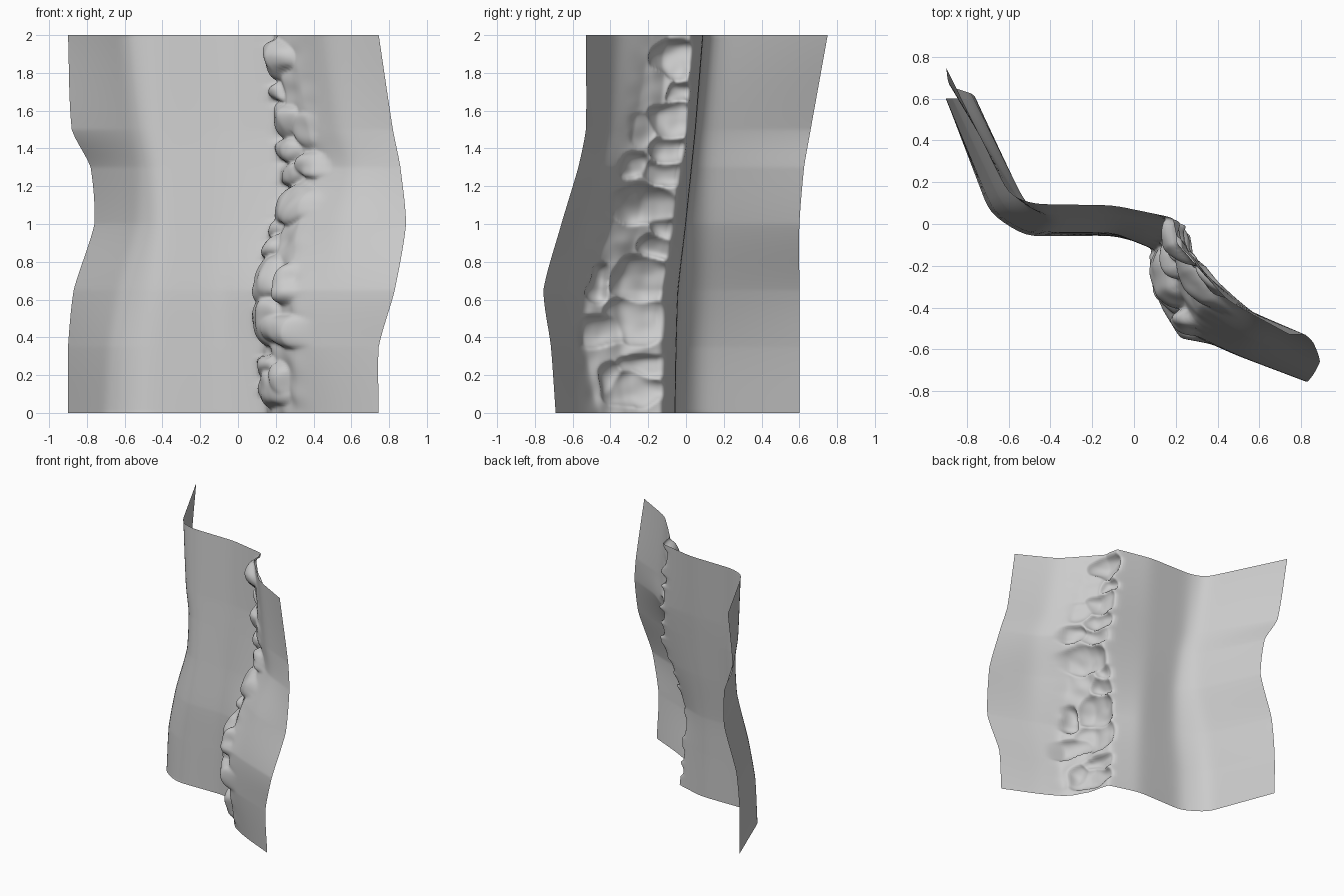
import bpy, bmesh, math
from mathutils import Vector, noise

if "Cube" in bpy.data.objects:
    bpy.data.objects.remove(bpy.data.objects["Cube"])

# Cliff cross-sections: z, then (x, y) for left edge, outer corner, inner corner,
# wall middle, wall end, rock band end, right wing middle, right edge
SECTIONS = [
    (0.00, -.90, .60, -.69, .05, -.52, -.06, -.10, -.055, .15, -.125, .31, -.48, .50, -.58, .745, -.69),
    (0.35, -.90, .60, -.67, .05, -.50, -.05, -.10, -.05, .14, -.13, .30, -.54, .46, -.61, .745, -.715),
    (0.65, -.87, .60, -.62, .07, -.46, -.04, -.10, -.04, .12, -.13, .29, -.53, .50, -.63, .83, -.755),
    (1.00, -.76, .60, -.53, .09, -.42, .00, -.10, .00, .23, -.07, .33, -.40, .55, -.55, .89, -.66),
    (1.30, -.78, .625, -.52, .10, -.43, .035, -.10, .03, .28, -.025, .45, -.33, .60, -.45, .86, -.57),
    (1.50, -.88, .66, -.55, .11, -.46, .055, -.10, .05, .24, .005, .39, -.28, .54, -.41, .82, -.53),
    (2.00, -.90, .75, -.60, .14, -.48, .095, -.10, .09, .19, .03, .29, -.19, .45, -.37, .745, -.53),
]
# Columns per span; the rock band (spans 4 and 5) is fine enough to carve
SPANS = [16, 5, 10, 10, 24, 24, 8, 9]
ROWS = 200

# Rocks on the band: y, z, half width, half height, bulge
ROCKS = [
    (-.07, 1.87, .11, .11, .08), (-.02, 1.70, .07, .06, .06),
    (-.09, 1.55, .12, .10, .06), (-.24, 1.50, .07, .09, .02),
    (-.08, 1.39, .12, .07, .07), (-.27, 1.31, .07, .07, .06),
    (-.11, 1.27, .15, .06, .06), (-.22, 1.10, .19, .11, .06),
    (-.10, .98, .10, .06, .06), (-.16, .87, .10, .07, .07),
    (-.25, .70, .14, .13, .07), (-.46, .68, .06, .10, .07),
    (-.27, .49, .18, .13, .07), (-.45, .43, .15, .08, .07),
    (-.23, .25, .14, .06, .06), (-.28, .13, .17, .09, .06),
    (-.40, .18, .06, .09, .06),
]


def section_at(z):
    """Key sections blended at height z, halfway between straight and curved."""
    n = len(SECTIONS)
    i = max(k for k in range(n - 1) if SECTIONS[k][0] <= z)
    a, b = SECTIONS[i], SECTIONS[i + 1]
    before, after = SECTIONS[max(i - 1, 0)], SECTIONS[min(i + 2, n - 1)]
    h = b[0] - a[0]
    t = (z - a[0]) / h
    vals = []
    for k in range(1, len(a)):
        ma = (b[k] - before[k]) / (b[0] - before[0]) * h
        mb = (after[k] - a[k]) / (after[0] - a[0]) * h
        curve = ((2*t**3 - 3*t*t + 1) * a[k] + (t**3 - 2*t*t + t) * ma
                 + (3*t*t - 2*t**3) * b[k] + (t**3 - t*t) * mb)
        vals.append(.5 * curve + .5 * (a[k] + t * (b[k] - a[k])))
    pts = [Vector((vals[j], vals[j + 1])) for j in range(0, len(vals), 2)]
    pts.insert(5, (pts[4] + pts[5]) / 2 + Vector((-.035, -.01)))
    return pts


def rounded_profile(pts):
    """Sample the section and soften its corners."""
    line = [p.lerp(q, s / n) for p, q, n in zip(pts, pts[1:], SPANS) for s in range(n)]
    line.append(pts[-1])
    for _ in range(3):
        line = [line[0]] + [(line[i - 1] + 2 * line[i] + line[i + 1]) / 4
                            for i in range(1, len(line) - 1)] + [line[-1]]
    return line


def rock_bulge(y, z):
    """Height of the tallest rock at this spot, with uneven outlines."""
    wob = noise.noise(Vector((1, y * 7, z * 7))) * .035
    best = 0
    for ry, rz, w, h, d in ROCKS:
        r = abs((y - ry + wob) / w) ** 2.4 + abs((z - rz + wob) / h) ** 2.4
        if r < 1:
            best = max(best, d * (1 - r) ** .55)
    return best + .012 * noise.noise(Vector((4, y * 11, z * 11)))


# Cliff sheet with the rock band pushed out of it
bm = bmesh.new()
first, last = sum(SPANS[:4]), sum(SPANS[:6])
grid = []
for r in range(ROWS + 1):
    z = 2 * r / ROWS
    row = []
    for c, p in enumerate(rounded_profile(section_at(min(z, 1.9999)))):
        x, y = p
        if first - 2 <= c <= last + 4:
            fade = min(1, (c - first + 2) / 3, (last + 4 - c) / 5)
            d = rock_bulge(y, z) * fade
            x, y = x - d, y - .25 * d
        row.append(bm.verts.new((x, y, z)))
    grid.append(row)
for lo, hi in zip(grid, grid[1:]):
    for c in range(len(lo) - 1):
        bm.faces.new((lo[c], lo[c + 1], hi[c + 1], hi[c]))

# Soften the carved rocks a little, keeping the open borders in place
inner = [v for v in bm.verts if not v.is_boundary]
for _ in range(2):
    bmesh.ops.smooth_vert(bm, verts=inner, factor=.4, use_axis_x=True, use_axis_y=True, use_axis_z=True)

mesh = bpy.data.meshes.new("cliff_wall")
bm.to_mesh(mesh)
bm.free()
cliff = bpy.data.objects.new("cliff_wall", mesh)
bpy.context.collection.objects.link(cliff)
mesh.shade_smooth()
